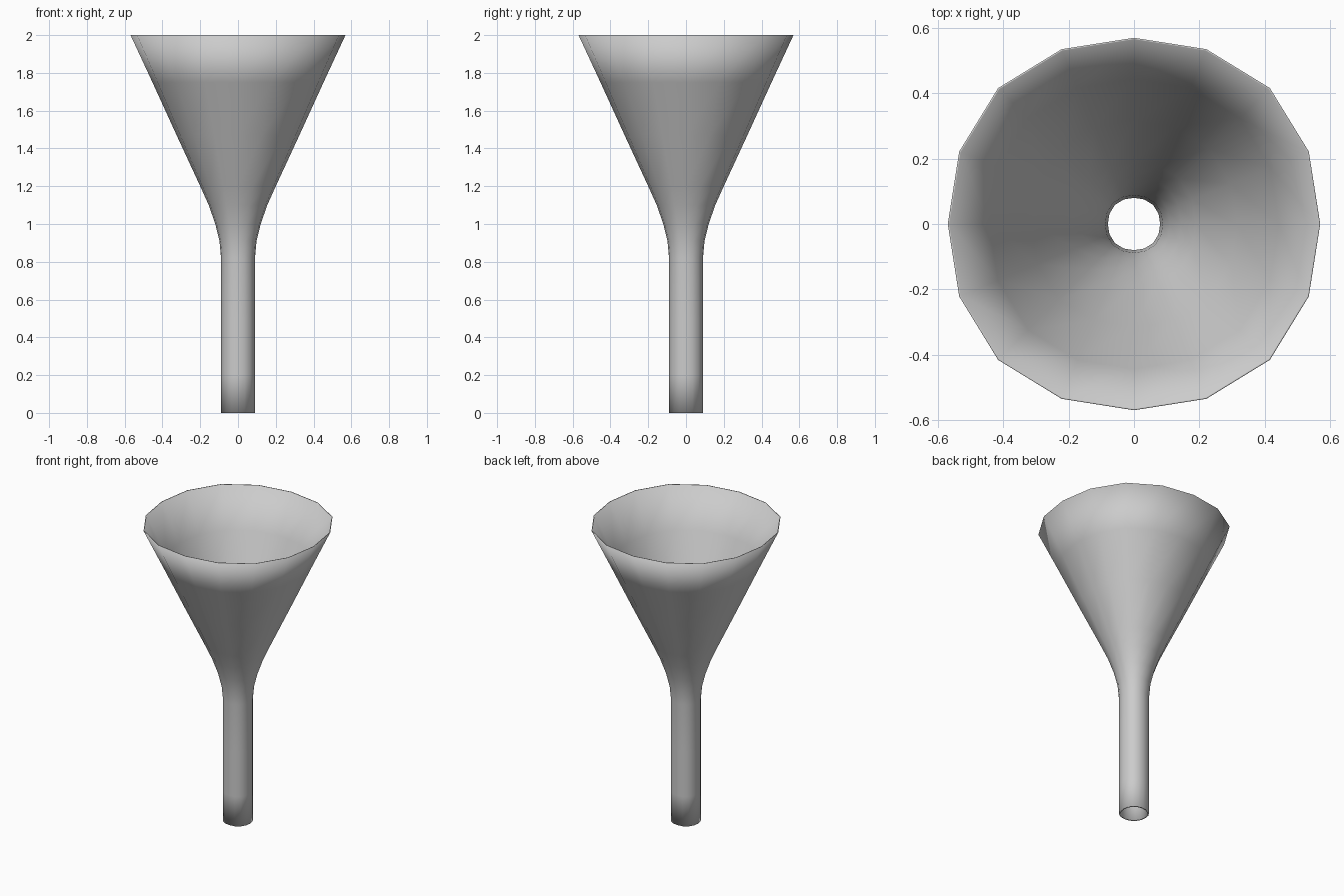
import bpy, bmesh
from math import cos, sin, pi

if "Cube" in bpy.data.objects:
    bpy.data.objects.remove(bpy.data.objects["Cube"])

SIDES = 16

# Outer wall (radius, height) from spout tip to rim
outer = [(0.09, 0.0), (0.09, 0.2), (0.09, 0.5), (0.09, 0.82), (0.098, 0.91),
         (0.12, 1.0), (0.155, 1.1), (0.20, 1.2), (0.325, 1.47),
         (0.453, 1.75), (0.569, 2.0)]

# Inner wall follows the outer one, thinning to a fine lip at the rim
inner = [(r - 0.01, z) for r, z in outer[:-1]] + [(0.564, 2.0)]
profile = outer + inner[::-1]

bm = bmesh.new()
rings = []
for r, z in profile:
    ring = []
    for i in range(SIDES):
        a = 2 * pi * i / SIDES
        k = r * (1.016 - 0.016 * cos(4 * a))  # slightly squared circle
        ring.append(bm.verts.new((k * cos(a), k * sin(a), z)))
    rings.append(ring)

# Skin the closed profile all the way round
for j, low in enumerate(rings):
    high = rings[(j + 1) % len(rings)]
    for i in range(SIDES):
        n = (i + 1) % SIDES
        bm.faces.new((low[i], low[n], high[n], high[i])).smooth = True
bmesh.ops.recalc_face_normals(bm, faces=bm.faces)

mesh = bpy.data.meshes.new("funnel")
bm.to_mesh(mesh)
bm.free()
bpy.context.collection.objects.link(bpy.data.objects.new("funnel", mesh))
